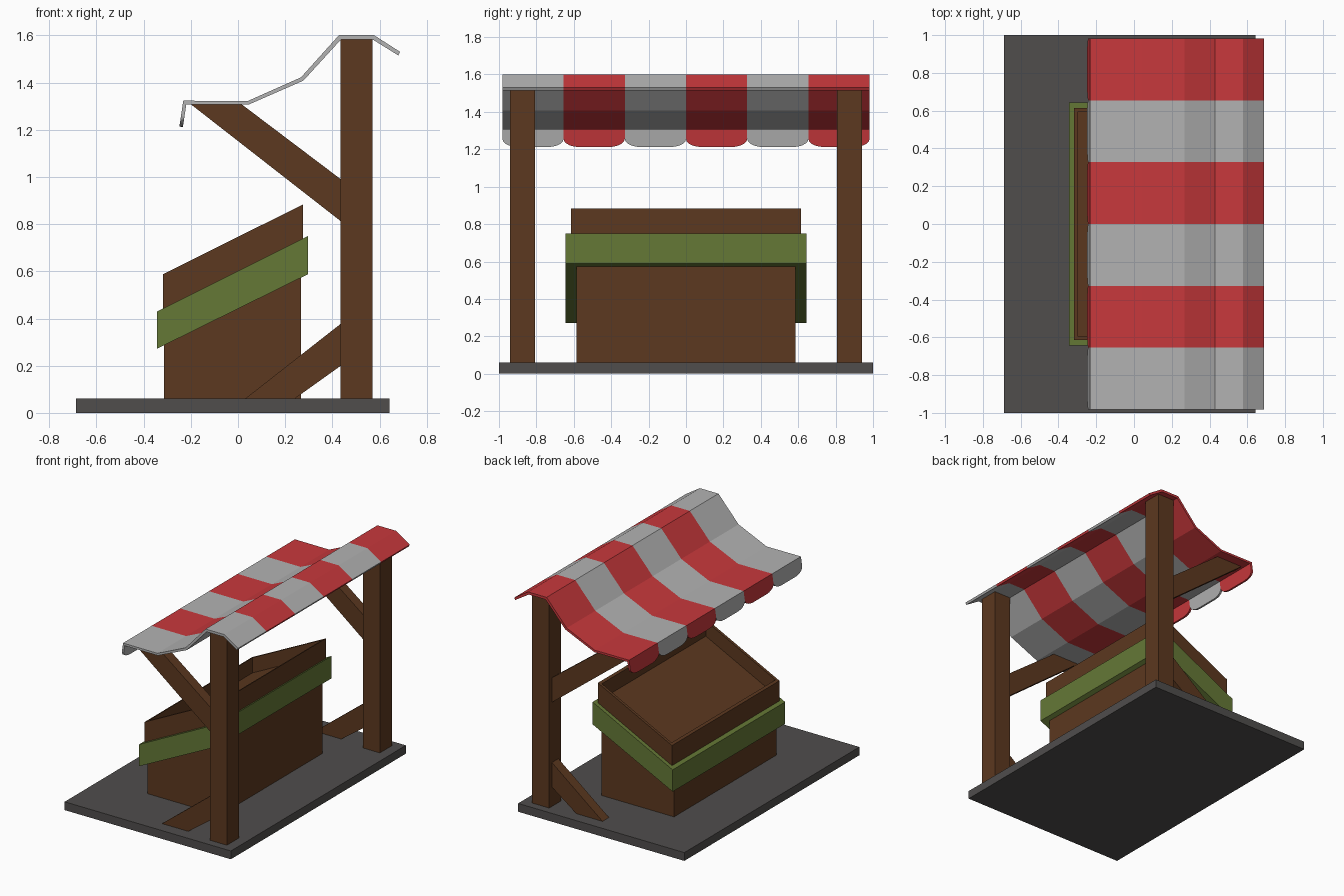
import bpy, bmesh, math
from mathutils import Vector

if "Cube" in bpy.data.objects:
    bpy.data.objects.remove(bpy.data.objects["Cube"])


def material(name, rgb):
    m = bpy.data.materials.new(name)
    m.diffuse_color = (*rgb, 1)
    m.use_nodes = True
    m.node_tree.nodes["Principled BSDF"].inputs["Base Color"].default_value = m.diffuse_color
    return m


WOOD = material("wood", (0.107, 0.040, 0.014))
GREEN = material("green_paint", (0.13, 0.19, 0.037))
RED = material("red_cloth", (0.58, 0.04, 0.045))
PALE = material("pale_cloth", (0.45, 0.45, 0.45))
STONE = material("stone", (0.08, 0.075, 0.073))


def prism(name, points, sweep, mat, recess=None):
    """Sweep a flat outline; recess=(wall, depth) hollows the highest face."""
    bm = bmesh.new()
    face = bm.faces.new([bm.verts.new(p) for p in points])
    new = bmesh.ops.extrude_face_region(bm, geom=[face], use_keep_orig=True)["geom"]
    bmesh.ops.translate(bm, vec=Vector(sweep),
                        verts=[g for g in new if isinstance(g, bmesh.types.BMVert)])
    bmesh.ops.recalc_face_normals(bm, faces=bm.faces)
    if recess:
        top = max(bm.faces, key=lambda f: f.normal.z)
        bmesh.ops.inset_region(bm, faces=[top], thickness=recess[0], use_even_offset=True)
        inner = bmesh.ops.extrude_discrete_faces(bm, faces=[top])["faces"]
        bmesh.ops.translate(bm, vec=(0, 0, -recess[1]), verts=inner[0].verts)
    me = bpy.data.meshes.new(name)
    bm.to_mesh(me)
    bm.free()
    me.materials.append(mat)
    ob = bpy.data.objects.new(name, me)
    bpy.context.collection.objects.link(ob)
    return ob


def side_prism(name, xz, y0, y1, mat, recess=None):
    return prism(name, [(x, y0, z) for x, z in xz], (0, y1 - y0, 0), mat, recess)


def rect(x0, x1, z0, z1):
    return [(x0, z0), (x1, z0), (x1, z1), (x0, z1)]


# Ground slab
side_prism("base_slab", rect(-0.687, 0.643, 0, 0.06), -1, 1, STONE)

# Posts with upper and lower braces
for s, side in ((-1, "front"), (1, "back")):
    y = 0.874 * s
    side_prism(side + "_post", rect(0.435, 0.571, 0.06, 1.583), y - 0.068, y + 0.068, WOOD)
    side_prism(side + "_upper_brace",
               [(-0.2, 1.308), (0.015, 1.308), (0.436, 0.99), (0.436, 0.812)],
               y - 0.037, y + 0.037, WOOD)
    side_prism(side + "_lower_brace",
               [(0.03, 0.06), (0.24, 0.06), (0.436, 0.2), (0.436, 0.378)],
               y - 0.037, y + 0.037, WOOD)

# Display crate: body, sloping band and open tray
side_prism("crate_body", [(-0.314, 0.06), (0.267, 0.06), (0.267, 0.60), (-0.314, 0.31)],
           -0.585, 0.585, WOOD)
side_prism("crate_band", [(-0.343, 0.272), (0.297, 0.588), (0.297, 0.75), (-0.343, 0.43)],
           -0.643, 0.643, GREEN)
side_prism("crate_tray", [(-0.318, 0.42), (0.275, 0.716), (0.275, 0.883), (-0.318, 0.588)],
           -0.614, 0.614, WOOD, recess=(0.02, 0.11))

# Striped awning with scalloped front edge
SHEET = [(-0.232, 1.323), (0.042, 1.322), (0.267, 1.422), (0.428, 1.601),
         (0.576, 1.601), (0.687, 1.53), (0.679, 1.515), (0.57, 1.583),
         (0.437, 1.583), (0.277, 1.408), (0.046, 1.307), (-0.217, 1.307)]
W = 0.982 / 3
for i in range(6):
    y0 = -0.982 + i * W
    y1 = y0 + W
    mat = RED if i % 2 else PALE
    side_prism(f"awning_stripe_{i + 1}", SHEET, y0, y1, mat)
    arc = [(0.085 * (1 - math.cos(a)), 1.257 - 0.044 * math.sin(a))
           for a in (k * math.pi / 10 for k in range(6))]
    yz = [(y0, 1.323)] + [(y0 + d, z) for d, z in arc]
    yz += [(y1 - d, z) for d, z in reversed(arc)] + [(y1, 1.323)]
    prism(f"awning_scallop_{i + 1}",
          [(-0.232 + (z - 1.323) * 0.15, y, z) for y, z in yz],
          (0.015, 0, -0.001), mat)
